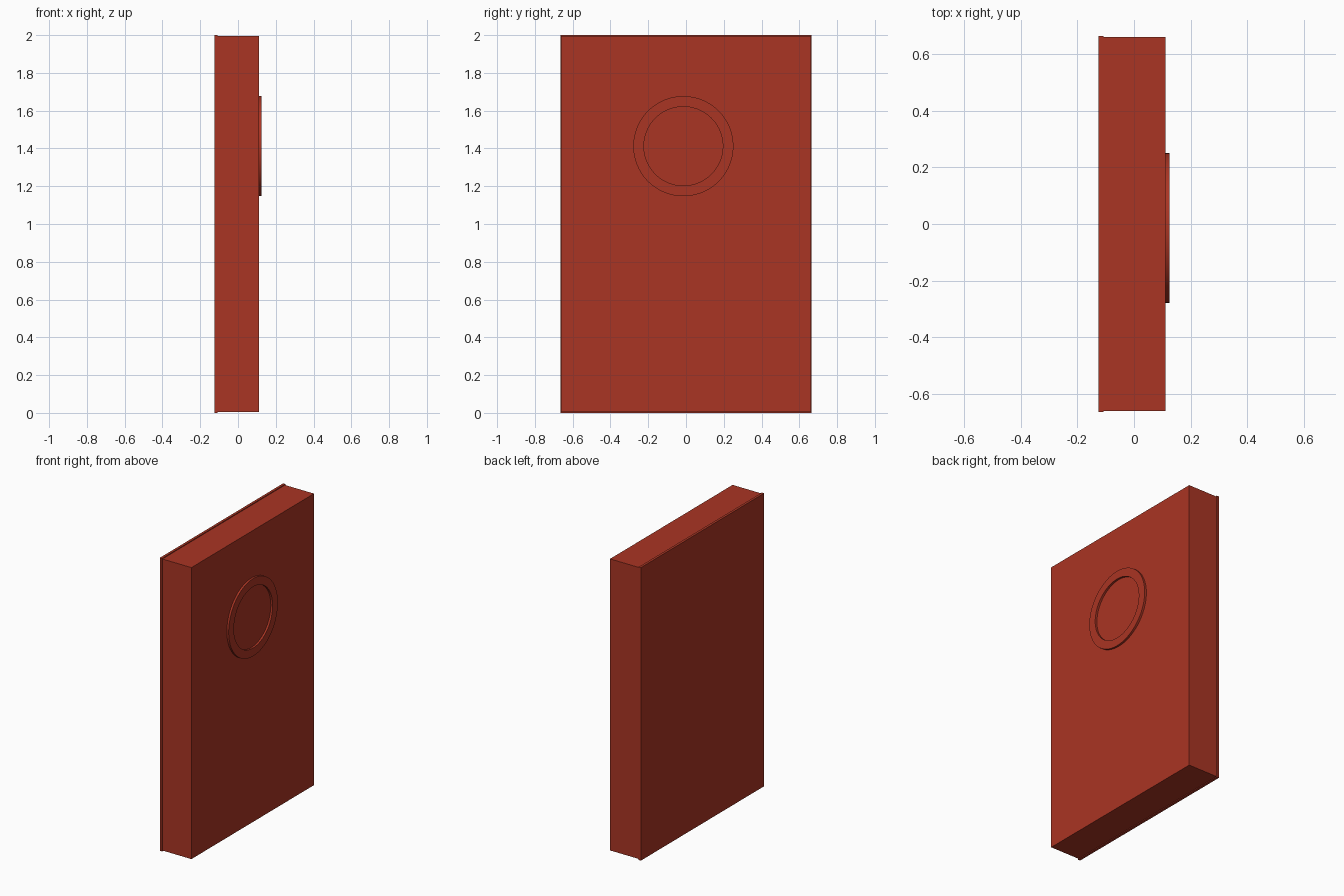
import bpy, bmesh, math

if "Cube" in bpy.data.objects:
    bpy.data.objects.remove(bpy.data.objects["Cube"])

red = bpy.data.materials.new("brick red")
red.diffuse_color = (0.40, 0.035, 0.017, 1)
red.use_nodes = True
red.node_tree.nodes["Principled BSDF"].inputs["Base Color"].default_value = red.diffuse_color


def finish(bm, name):
    bmesh.ops.recalc_face_normals(bm, faces=bm.faces)
    me = bpy.data.meshes.new(name)
    bm.to_mesh(me)
    bm.free()
    me.materials.append(red)
    ob = bpy.data.objects.new(name, me)
    bpy.context.collection.objects.link(ob)
    return ob


def box(name, x0, x1, half_y, z0, z1):
    bm = bmesh.new()
    bmesh.ops.create_cube(bm, size=1)
    for v in bm.verts:
        v.co = (x1 if v.co.x > 0 else x0,
                half_y if v.co.y > 0 else -half_y,
                z1 if v.co.z > 0 else z0)
    return finish(bm, name)


# Main slab and the slightly larger plate behind it
box("slab", -0.108, 0.111, 0.661, 0.005, 1.995)
box("back_plate", -0.125, -0.108, 0.665, 0.0, 2.0)

# Raised ring on the face: rectangular section swept around x
N = 96
section = [(0.209, 0.110), (0.265, 0.110), (0.265, 0.125), (0.209, 0.125)]
bm = bmesh.new()
loops = []
for i in range(N):
    a = 2 * math.pi * i / N
    loops.append([bm.verts.new((x, -0.014 + r * math.cos(a), 1.412 + r * math.sin(a)))
                  for r, x in section])
for i in range(N):
    p, q = loops[i], loops[(i + 1) % N]
    for j in range(4):
        k = (j + 1) % 4
        f = bm.faces.new((p[j], p[k], q[k], q[j]))
        f.smooth = j in (1, 3)
ring = finish(bm, "face_ring")
for e in ring.data.edges:
    a, b = e.vertices
    e.use_edge_sharp = a // 4 != b // 4
